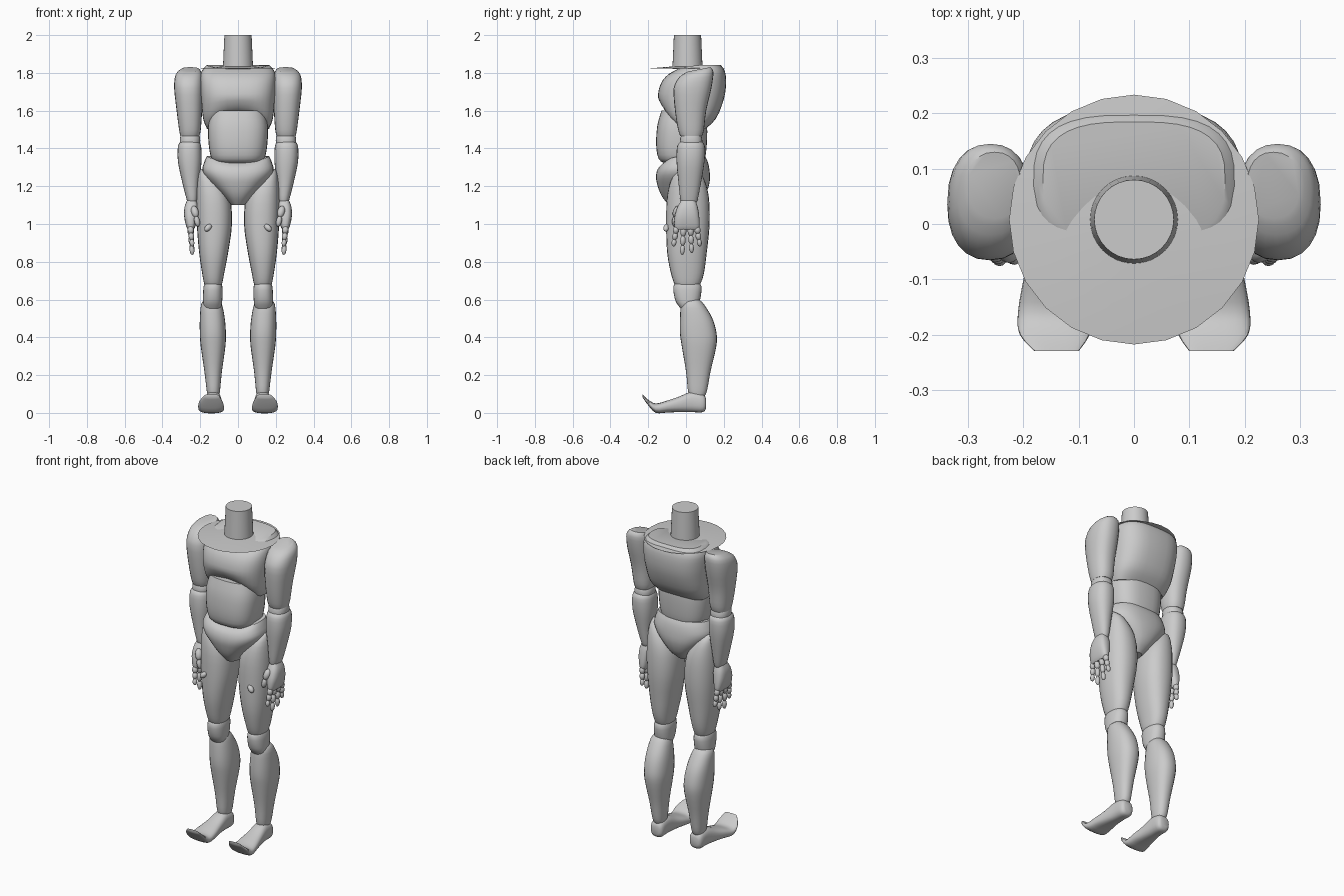
import bpy, bmesh, math
from mathutils import Vector, Matrix

grey = bpy.data.materials.new("plain grey")
grey.diffuse_color = (0.6, 0.6, 0.6, 1)


def finish(bm, name, mirror=False, angle=40):
    bmesh.ops.recalc_face_normals(bm, faces=bm.faces)
    me = bpy.data.meshes.new(name)
    bm.to_mesh(me)
    bm.free()
    ob = bpy.data.objects.new(name, me)
    bpy.context.collection.objects.link(ob)
    me.materials.append(grey)
    if mirror:
        m = ob.modifiers.new("mirror", 'MIRROR')
        m.use_mirror_merge = False
    bpy.ops.object.select_all(action='DESELECT')
    ob.select_set(True)
    bpy.context.view_layer.objects.active = ob
    bpy.ops.object.shade_smooth_by_angle(angle=math.radians(angle))
    return ob


def smooth_rows(rows, steps):
    """Catmull-Rom interpolation between section rows."""
    out, n = [], len(rows)
    for i in range(n - 1):
        p0, p1, p2, p3 = (rows[max(0, min(n - 1, i + k))] for k in (-1, 0, 1, 2))
        for s in range(steps):
            t = s / steps
            out.append([0.5 * (2 * b + (c - a) * t + (2 * a - 5 * b + 4 * c - d) * t * t
                               + (3 * b - a - 3 * c + d) * t ** 3)
                        for a, b, c, d in zip(p0, p1, p2, p3)])
    return out + [list(rows[-1])]


def loft(name, rows, axis='z', power=2.3, mirror=False, warp=None, seg=24, steps=3):
    """Rows are (position, x min, x max, other min, other max)."""
    bm, rings = bmesh.new(), []
    for t, x0, x1, a0, a1 in smooth_rows(rows, steps):
        ring = []
        for k in range(seg):
            w = 2 * math.pi * k / seg
            c, s = math.cos(w), math.sin(w)
            c = math.copysign(abs(c) ** (2 / power), c)
            s = math.copysign(abs(s) ** (2 / power), s)
            x, a = (x0 + x1) / 2 + (x1 - x0) / 2 * c, (a0 + a1) / 2 + (a1 - a0) / 2 * s
            p = Vector((x, a, t)) if axis == 'z' else Vector((x, t, a))
            if warp:
                p.z += warp(p)
            ring.append(bm.verts.new(p))
        rings.append(ring)
    for r, q in zip(rings, rings[1:]):
        for k in range(seg):
            bm.faces.new((r[k], r[(k + 1) % seg], q[(k + 1) % seg], q[k]))
    bm.faces.new(rings[0])
    bm.faces.new(rings[-1])
    return finish(bm, name, mirror)


def beads(name, links):
    """Stretched balls between point pairs, mirrored to both sides."""
    bm = bmesh.new()
    for a, b, r in links:
        a, b = Vector(a), Vector(b)
        d = b - a
        mat = (Matrix.Translation((a + b) / 2) @ d.to_track_quat('Z', 'Y').to_matrix().to_4x4()
               @ Matrix.Diagonal((r, r, d.length / 2 + r * 0.3, 1)))
        bmesh.ops.create_uvsphere(bm, u_segments=10, v_segments=8, radius=1, matrix=mat)
    return finish(bm, name, True)


def sym(rows):
    return [(z, -w, w, y0, y1) for z, w, y0, y1 in rows]


# Neck with a flat collar disc
bm = bmesh.new()
bmesh.ops.create_cone(bm, cap_ends=True, segments=32, radius1=0.08, radius2=0.072,
                      depth=0.18, matrix=Matrix.Translation((0, 0.008, 1.91)))
finish(bm, "neck")
bm = bmesh.new()
bmesh.ops.create_cone(bm, cap_ends=True, segments=24, radius1=0.226, radius2=0.08,
                      depth=0.012, matrix=Matrix.Translation((0, 0.008, 1.828)))
finish(bm, "collar_disc", angle=20)


# Torso: rib arch at the front of the chest, dipped waistband on the pelvis
def rib_arch(p):
    front = max(0, min(1, (0.06 - p.y) / 0.12))
    low = max(0, (1.68 - p.z) / 0.18)
    top = max(0, (p.z - 1.76) / 0.08)
    return 0.09 * front * low * max(0, 1 - (p.x / 0.18) ** 2) - 0.02 * front * top + 0.01 * top


loft("chest", sym([(1.50, 0.165, -0.08, 0.10), (1.56, 0.185, -0.12, 0.16), (1.66, 0.195, -0.148, 0.20),
                   (1.74, 0.20, -0.135, 0.212), (1.80, 0.195, -0.09, 0.207), (1.832, 0.165, -0.03, 0.185)]),
     power=2.9, warp=rib_arch, seg=36)
loft("abdomen", sym([(1.32, 0.11, -0.11, 0.08), (1.345, 0.14, -0.145, 0.10), (1.42, 0.155, -0.158, 0.11),
                     (1.52, 0.158, -0.152, 0.112), (1.60, 0.14, -0.13, 0.10)]), power=2.7, seg=32)


def waist_dip(p):
    front = max(0, min(1, -p.y / 0.1))
    return -0.04 * front * max(0, (p.z - 1.22) / 0.14) * max(0, 1 - (p.x / 0.18) ** 2)


loft("pelvis", sym([(1.10, 0.035, -0.09, 0.05), (1.15, 0.08, -0.13, 0.10), (1.22, 0.148, -0.155, 0.125),
                    (1.28, 0.188, -0.158, 0.125), (1.33, 0.178, -0.145, 0.115), (1.36, 0.165, -0.12, 0.10)]),
     power=2.5, warp=waist_dip, seg=32)

# Legs
loft("thigh", [(1.29, 0.16, 0.20, -0.02, 0.05), (1.25, 0.11, 0.212, -0.07, 0.09), (1.15, 0.045, 0.22, -0.10, 0.12),
               (1.0, 0.032, 0.218, -0.105, 0.125), (0.85, 0.052, 0.206, -0.10, 0.11),
               (0.74, 0.073, 0.19, -0.08, 0.095), (0.68, 0.085, 0.178, -0.06, 0.075),
               (0.655, 0.10, 0.165, -0.04, 0.055)], mirror=True)
loft("knee", [(0.70, 0.10, 0.165, -0.04, 0.055), (0.67, 0.083, 0.182, -0.067, 0.082),
              (0.60, 0.083, 0.185, -0.058, 0.075), (0.56, 0.09, 0.18, -0.035, 0.06),
              (0.53, 0.11, 0.16, -0.01, 0.04)], mirror=True)
loft("shin", [(0.60, 0.105, 0.175, 0.0, 0.07), (0.575, 0.085, 0.195, -0.025, 0.095), (0.50, 0.07, 0.202, -0.032, 0.14),
              (0.42, 0.064, 0.202, -0.032, 0.162), (0.35, 0.067, 0.197, -0.022, 0.16),
              (0.22, 0.085, 0.178, 0.0, 0.13), (0.12, 0.095, 0.166, 0.01, 0.112),
              (0.09, 0.10, 0.16, 0.02, 0.10)], mirror=True)
loft("foot", [(0.106, 0.105, 0.155, 0.025, 0.075), (0.09, 0.09, 0.17, 0.004, 0.10), (0.03, 0.088, 0.175, 0.004, 0.112),
              (-0.04, 0.083, 0.187, 0.004, 0.085), (-0.10, 0.075, 0.20, 0.002, 0.065), (-0.16, 0.073, 0.21, 0.0, 0.05),
              (-0.20, 0.08, 0.207, 0.04, 0.07), (-0.23, 0.10, 0.18, 0.082, 0.098)],
     axis='y', power=2.6, mirror=True)

# Small pegs on the front of the thighs
beads("thigh_peg", [((0.145, -0.10, 0.993), (0.172, -0.108, 0.967), 0.016)])

# Arms: shoulder tops lean back and sit higher on the inside
loft("upper_arm", [(1.815, 0.205, 0.30, 0.01, 0.13), (1.79, 0.19, 0.33, -0.035, 0.145),
                   (1.72, 0.185, 0.338, -0.065, 0.135), (1.60, 0.19, 0.325, -0.058, 0.107),
                   (1.50, 0.197, 0.312, -0.042, 0.095), (1.465, 0.205, 0.305, -0.03, 0.085)],
     mirror=True, warp=lambda p: max(0, (p.z - 1.72) / 0.1) * 0.2 * (p.y - 0.05))
loft("elbow", [(1.49, 0.215, 0.295, -0.015, 0.07), (1.455, 0.20, 0.307, -0.03, 0.085),
               (1.41, 0.205, 0.305, -0.03, 0.085), (1.39, 0.22, 0.29, -0.01, 0.07)], mirror=True)
loft("forearm", [(1.435, 0.205, 0.305, -0.03, 0.085), (1.41, 0.195, 0.318, -0.047, 0.10),
                 (1.33, 0.193, 0.318, -0.05, 0.098), (1.22, 0.205, 0.295, -0.04, 0.08),
                 (1.13, 0.213, 0.272, -0.03, 0.062), (1.11, 0.22, 0.265, -0.02, 0.052)], mirror=True)

# Hands
loft("palm", [(1.125, 0.22, 0.27, -0.025, 0.05), (1.09, 0.21, 0.283, -0.045, 0.062), (1.04, 0.215, 0.285, -0.06, 0.07),
              (0.99, 0.225, 0.275, -0.062, 0.072), (0.97, 0.235, 0.265, -0.055, 0.065)], power=2.8, mirror=True)
links = []
for y0, y1, tip in ((-0.05, -0.066, 0.885), (-0.013, -0.02, 0.84), (0.024, 0.03, 0.85), (0.058, 0.073, 0.885)):
    a, b = Vector((0.252, y0, 0.985)), Vector((0.242, y1, tip))
    links += [(a.lerp(b, k / 3), a.lerp(b, (k + 1) / 3), 0.017 - 0.002 * k) for k in range(3)]
beads("fingers", links)
beads("thumb", [((0.235, -0.04, 1.09), (0.222, -0.058, 1.04), 0.02),
                ((0.222, -0.058, 1.04), (0.212, -0.06, 0.99), 0.015)])
